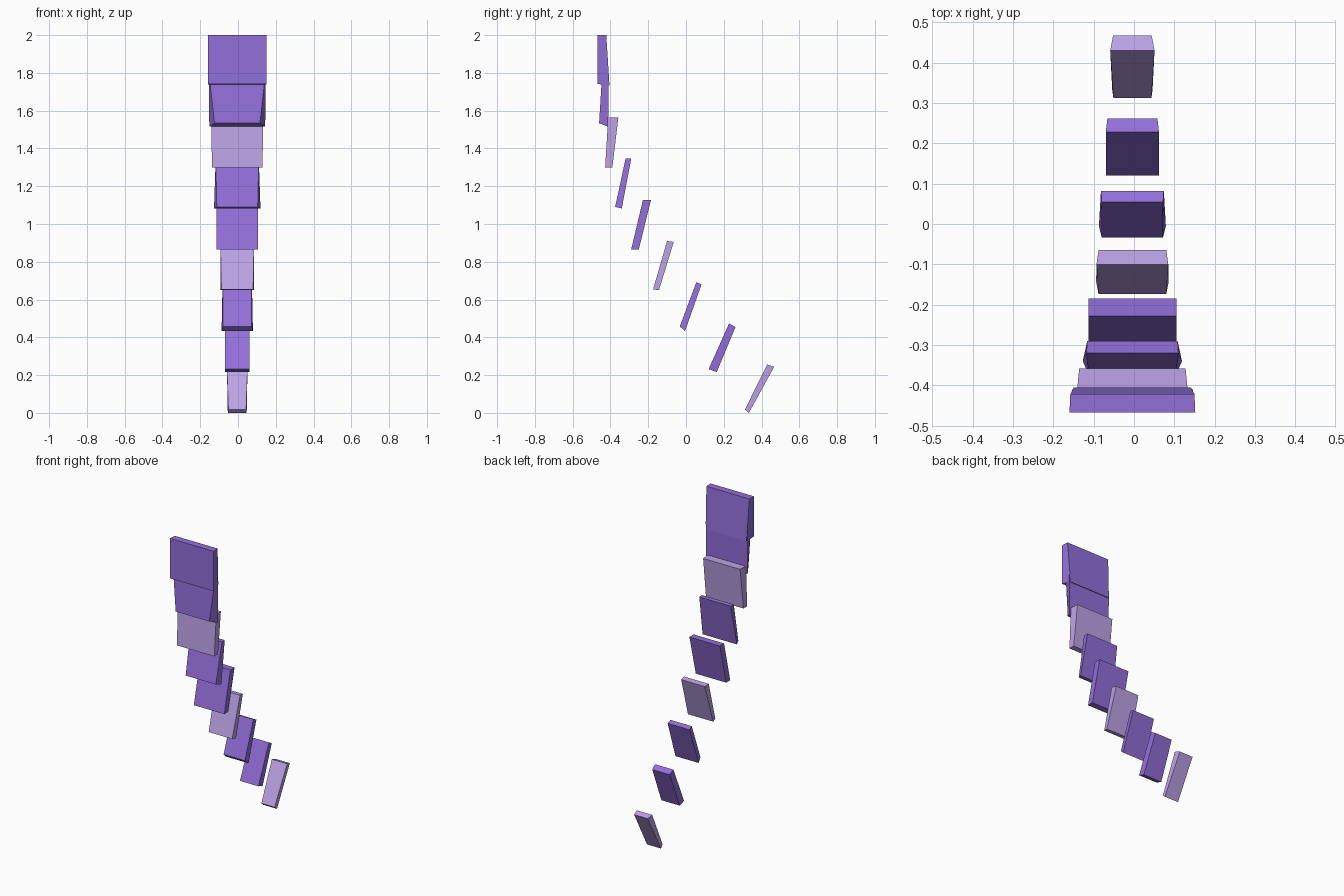
import bpy
import bmesh

cube = bpy.data.objects.get("Cube")
if cube:
    bpy.data.objects.remove(cube, do_unlink=True)


def make_material(name, color):
    mat = bpy.data.materials.new(name)
    mat.use_nodes = True
    mat.diffuse_color = color
    shader = next(n for n in mat.node_tree.nodes if n.type == "BSDF_PRINCIPLED")
    shader.inputs["Base Color"].default_value = color
    shader.inputs["Roughness"].default_value = 0.8
    return mat


purple = make_material("medium_purple", (0.29, 0.16, 0.70, 1))
lilac = make_material("pale_lilac", (0.51, 0.37, 0.80, 1))

CENTER_X = -0.004     # the chain sits slightly to the right
BOTTOM_STEP = 0.2165  # rise between slab bottoms
TOP_STEP = 0.218      # rise between slab tops
HEIGHT = 0.256


def make_slab(index, front_y, back_y, front_width, back_width, top_tip=0, bottom_tip=0):
    """Leaning slab; pairs are (top, bottom), widths are half widths.
    The tips drop the back edge of the top and bottom ends."""
    low = BOTTOM_STEP * index
    high = HEIGHT + TOP_STEP * index
    profile = [
        (front_y[0], high, front_width[0]),
        (front_y[1], low + bottom_tip, front_width[1]),
        (back_y[1], low, back_width[1]),
        (back_y[0], high - top_tip, back_width[0]),
    ]
    bm = bmesh.new()
    right, left = [
        [bm.verts.new((CENTER_X + side * half, y, z)) for y, z, half in profile]
        for side in (-1, 1)
    ]
    bm.faces.new(right)
    bm.faces.new(left)
    for i in range(len(profile)):
        j = (i + 1) % len(profile)
        bm.faces.new((right[i], right[j], left[j], left[i]))
    bmesh.ops.recalc_face_normals(bm, faces=bm.faces)

    name = "tail_slab_" + str(index + 1)
    mesh = bpy.data.meshes.new(name)
    bm.to_mesh(mesh)
    bm.free()
    # Every third slab is pale
    mesh.materials.append(lilac if index % 3 == 0 else purple)
    slab = bpy.data.objects.new(name, mesh)
    bpy.context.collection.objects.link(slab)
    return slab


# Lower slabs: small, leaning strongly backward
make_slab(0, front_y=(0.43, 0.312), back_y=(0.467, 0.333),
          front_width=(0.055, 0.047), back_width=(0.048, 0.05),
          top_tip=0.012, bottom_tip=0.018)
make_slab(1, front_y=(0.228, 0.12), back_y=(0.262, 0.163),
          front_width=(0.066, 0.066), back_width=(0.062, 0.066),
          top_tip=0.02, bottom_tip=0.015)
make_slab(2, front_y=(0.055, -0.033), back_y=(0.082, -0.005),
          front_width=(0.076, 0.076), back_width=(0.078, 0.083),
          top_tip=0.012, bottom_tip=0.025)

# Middle slabs: wider and steeper
make_slab(3, front_y=(-0.1, -0.174), back_y=(-0.065, -0.143),
          front_width=(0.089, 0.084), back_width=(0.084, 0.09),
          top_tip=0.005, bottom_tip=0.005)
make_slab(4, front_y=(-0.228, -0.29), back_y=(-0.185, -0.25),
          front_width=(0.109, 0.109), back_width=(0.109, 0.109))
make_slab(5, front_y=(-0.32, -0.375), back_y=(-0.29, -0.34),
          front_width=(0.114, 0.108), back_width=(0.112, 0.123),
          bottom_tip=0.008)

# Upper slabs: nearly upright
make_slab(6, front_y=(-0.412, -0.428), back_y=(-0.358, -0.39),
          front_width=(0.137, 0.134), back_width=(0.132, 0.134))
make_slab(7, front_y=(-0.445, -0.46), back_y=(-0.41, -0.412),
          front_width=(0.148, 0.12), back_width=(0.15, 0.148),
          bottom_tip=0.018)
make_slab(8, front_y=(-0.468, -0.468), back_y=(-0.422, -0.405),
          front_width=(0.156, 0.156), back_width=(0.154, 0.145),
          bottom_tip=0.01)
